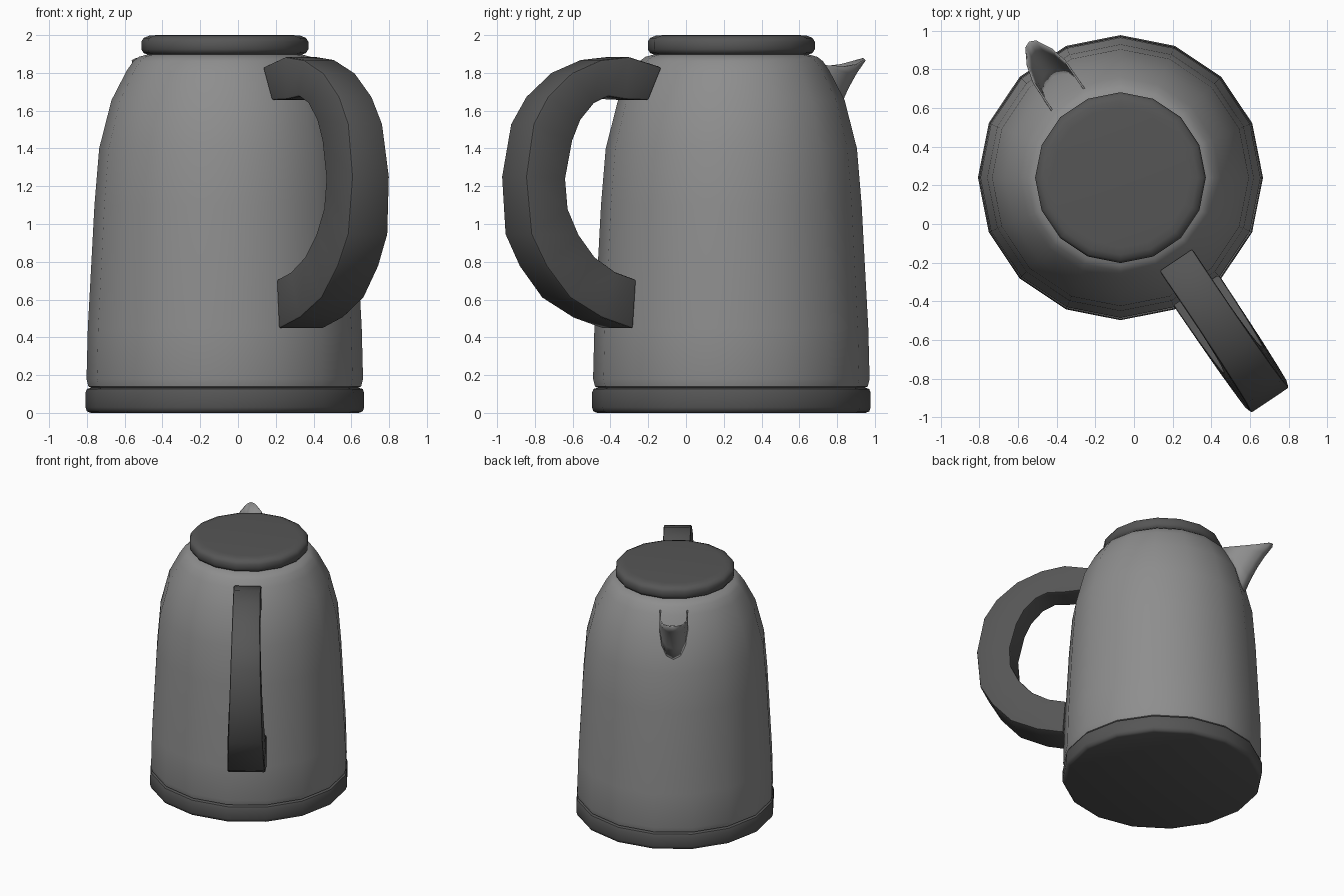
import bpy, bmesh, math
from mathutils import Vector

if "Cube" in bpy.data.objects:
    bpy.data.objects.remove(bpy.data.objects["Cube"])

CX, CY, SIDES = -0.07, 0.24, 16
DIR = Vector((0.558, -0.83, 0)).normalized()      # towards the handle
PERP = Vector((-DIR.y, DIR.x, 0))


def material(name, v):
    m = bpy.data.materials.new(name)
    m.diffuse_color = (v, v, v, 1)
    m.use_nodes = True
    m.node_tree.nodes["Principled BSDF"].inputs["Base Color"].default_value = m.diffuse_color
    return m


STEEL = material("light grey", 0.27)
DARK = material("dark grey", 0.092)


def place(r, s, z):
    """Radial distance, sideways offset and height to world position."""
    return Vector((CX, CY, z)) + DIR * r + PERP * s


def finish(name, bm, mat, angle=40, bevel=0, solid=0):
    bmesh.ops.recalc_face_normals(bm, faces=bm.faces)
    if bevel:
        bmesh.ops.bevel(bm, geom=[e for e in bm.edges if e.calc_face_angle(0) > math.radians(50)],
                        offset=bevel, segments=2, profile=0.5, affect='EDGES')
    me = bpy.data.meshes.new(name)
    bm.to_mesh(me)
    bm.free()
    me.materials.append(mat)
    ob = bpy.data.objects.new(name, me)
    bpy.context.collection.objects.link(ob)
    if solid:
        mod = ob.modifiers.new("thickness", 'SOLIDIFY')
        mod.thickness, mod.offset = solid, 0
    bpy.ops.object.select_all(action='DESELECT')
    bpy.context.view_layer.objects.active = ob
    ob.select_set(True)
    bpy.ops.object.shade_smooth_by_angle(angle=math.radians(angle))
    return ob


def skin(bm, rows, closed):
    """Join rows of vertices with quads."""
    n = len(rows[0])
    for a, b in zip(rows, rows[1:]):
        for i in range(n if closed else n - 1):
            j = (i + 1) % n
            bm.faces.new((a[i], a[j], b[j], b[i]))


def lathe(name, profile, mat):
    bm = bmesh.new()
    rows = [[bm.verts.new((CX + r * math.cos(math.tau * i / SIDES),
                           CY + r * math.sin(math.tau * i / SIDES), z))
             for i in range(SIDES)] for r, z in profile]
    skin(bm, rows, True)
    bm.faces.new(rows[0])
    bm.faces.new(rows[-1])
    return finish(name, bm, mat, 50)


# Base, body and lid
BODY = [(0.70, 0.13), (0.722, 0.14), (0.732, 0.18), (0.725, 0.45), (0.706, 0.80), (0.69, 1.10),
        (0.665, 1.40), (0.60, 1.655), (0.52, 1.81), (0.485, 1.862), (0.455, 1.885), (0.40, 1.9)]
lathe("base", [(0.71, 0), (0.73, 0.008), (0.738, 0.03), (0.738, 0.105), (0.73, 0.127), (0.70, 0.135)], DARK)
lathe("body", BODY, STEEL)
lathe("lid", [(0.40, 1.895), (0.43, 1.905), (0.442, 1.925), (0.442, 1.965), (0.43, 1.985),
              (0.40, 1.997), (0.36, 2.0)], DARK)

# Handle: box section swept along outer and inner outlines, widening downwards
OUTER = [(.51, 1.83), (.72, 1.885), (.90, 1.868), (1.085, 1.80), (1.24, 1.675), (1.335, 1.53),
         (1.388, 1.25), (1.36, .945), (1.265, .775), (1.12, .61), (.92, .505), (.72, .445)]
INNER = [(.595, 1.655), (.74, 1.66), (.85, 1.675), (.94, 1.64), (1.03, 1.55), (1.085, 1.44),
         (1.135, 1.24), (1.125, 1.08), (1.06, .945), (.96, .825), (.83, .745), (.70, .705)]
bm = bmesh.new()
rows = []
for (ro, zo), (ri, zi) in zip(OUTER, INNER):
    w = 0.142 - 0.04 * (zo - 0.445) / 1.4
    rows.append([bm.verts.new(place(r, s, z))
                 for r, s, z in ((ro, -w, zo), (ro, w, zo), (ri, w, zi), (ri, -w, zi))])
skin(bm, rows, True)
bm.faces.new(rows[0])
bm.faces.new(rows[-1])
finish("handle", bm, DARK, 40, bevel=0.012)


# Spout: open trough from a U on the body to a pointed lip
def body_radius(z):
    for (r0, z0), (r1, z1) in zip(BODY, BODY[1:]):
        if z0 <= z <= z1:
            return r0 + (r1 - r0) * (z - z0) / (z1 - z0)


ROOT = [(.10, 1.84), (.10, 1.70), (.085, 1.60), (.05, 1.525), (0, 1.50)]               # side, z
LIP = [(.10, .505, 1.842), (.098, .66, 1.835), (.075, .75, 1.845), (.032, .83, 1.868), (0, .845, 1.876)]


def mirror(half):
    return [(-p[0],) + tuple(p[1:]) for p in half] + list(half[-2::-1])


bm = bmesh.new()
root = [(s, body_radius(z) - 0.02, z) for s, z in mirror(ROOT)]
lip = mirror(LIP)
rows = []
for k in range(5):
    t = k / 4
    sag = 0.10 * t * (1 - t)
    row = []
    for a, b in zip(root, lip):
        s, r, z = (a[i] + (b[i] - a[i]) * t for i in range(3))
        depth = abs(b[1] - .505) / .34
        row.append(bm.verts.new(place(-(r - sag * depth * 0.3), s, z + sag * depth)))
    rows.append(row)
skin(bm, rows, False)
bmesh.ops.remove_doubles(bm, verts=bm.verts, dist=0.001)
finish("spout", bm, STEEL, 50, solid=0.01)
